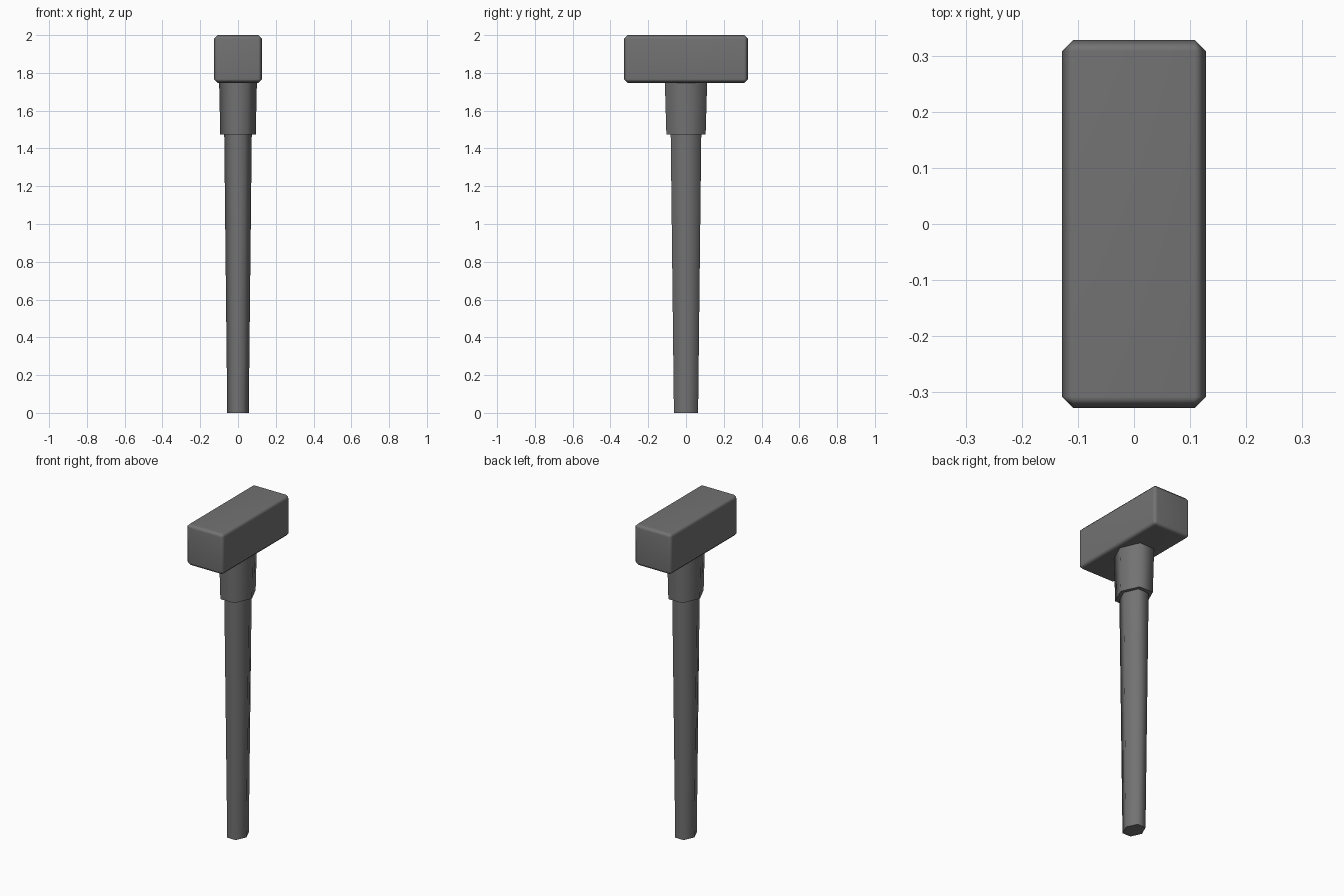
import bpy, bmesh
from math import sin, cos, pi, radians

if "Cube" in bpy.data.objects:
    bpy.data.objects.remove(bpy.data.objects["Cube"])

# Dark iron grey for every part
dark = bpy.data.materials.new("dark_grey")
dark.diffuse_color = (0.17, 0.17, 0.17, 1)
dark.use_nodes = True
dark.node_tree.nodes["Principled BSDF"].inputs["Base Color"].default_value = dark.diffuse_color


def finish(bm, name, smooth_angle):
    bmesh.ops.recalc_face_normals(bm, faces=bm.faces)
    mesh = bpy.data.meshes.new(name)
    bm.to_mesh(mesh)
    bm.free()
    mesh.materials.append(dark)
    obj = bpy.data.objects.new(name, mesh)
    bpy.context.collection.objects.link(obj)
    bpy.ops.object.select_all(action='DESELECT')
    obj.select_set(True)
    bpy.context.view_layer.objects.active = obj
    bpy.ops.object.shade_smooth_by_angle(angle=radians(smooth_angle))
    return obj


def tapered_hexagon(name, profile):
    """Closed six-sided column through (half width, half depth, height), corners on +-x."""
    bm = bmesh.new()
    rings = [[bm.verts.new((w * cos(i * pi / 3), d * sin(i * pi / 3) / sin(pi / 3), z))
              for i in range(6)] for w, d, z in profile]
    for low, high in zip(rings, rings[1:]):
        for i in range(6):
            j = (i + 1) % 6
            bm.faces.new((low[i], low[j], high[j], high[i]))
    bm.faces.new(rings[0])
    bm.faces.new(rings[-1])
    return finish(bm, name, 72)


# Long handle and the thicker collar below the head
tapered_hexagon("handle", [(0.057, 0.064, 0.0), (0.073, 0.081, 1.48)])
tapered_hexagon("collar", [(0.094, 0.104, 1.475), (0.1, 0.112, 1.752)])

# Chamfered block head, chamfers blended into the flat sides
bm = bmesh.new()
bmesh.ops.create_cube(bm, size=1)
bmesh.ops.scale(bm, vec=(0.256, 0.656, 0.253), verts=bm.verts)
bmesh.ops.translate(bm, vec=(0, 0, 1.8735), verts=bm.verts)
bmesh.ops.bevel(bm, geom=bm.edges[:], offset=0.02, segments=1,
                affect='EDGES', profile=0.5)
head = finish(bm, "head", 60)
head.modifiers.new("flat_sides", 'WEIGHTED_NORMAL').keep_sharp = True
